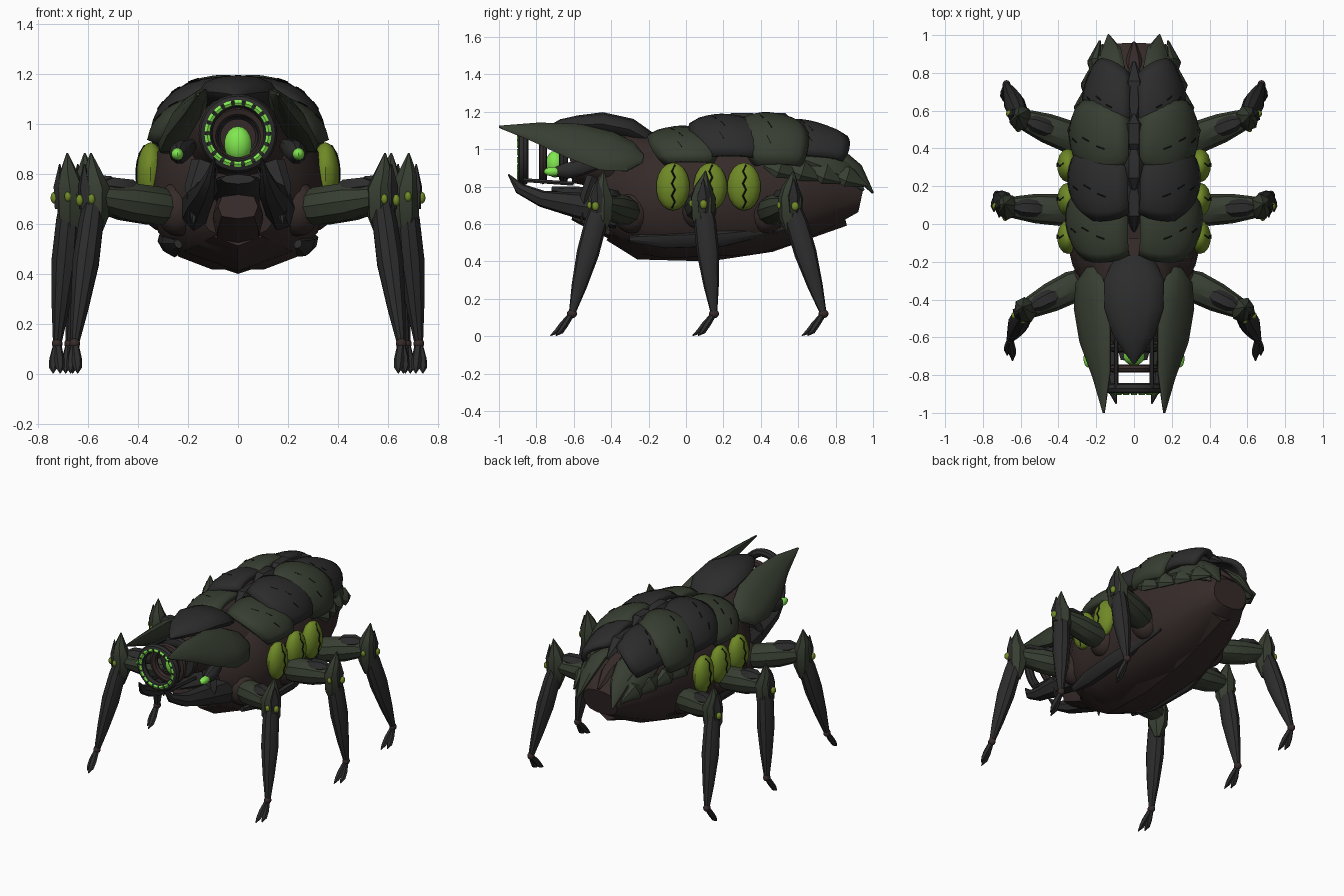
import bpy, bmesh, math
from mathutils import Vector

cube = bpy.data.objects.get("Cube")
if cube:
    bpy.data.objects.remove(cube, do_unlink=True)


def material(name, rgb):
    m = bpy.data.materials.new(name)
    m.use_nodes = True
    m.diffuse_color = (*rgb, 1)
    m.node_tree.nodes["Principled BSDF"].inputs["Base Color"].default_value = (*rgb, 1)
    return m


DARK = material("charcoal", (.024, .025, .024))
MOSS = material("moss green", (.038, .048, .031))
BROWN = material("dark brown", (.036, .024, .022))
SAC = material("olive glow", (.16, .25, .02))
GLOW = material("bright green", (.22, .8, .08))
BLACK = material("near black", (.008, .009, .006))
parts = []


def finish(name, bm, mat):
    bmesh.ops.recalc_face_normals(bm, faces=bm.faces)
    mesh = bpy.data.meshes.new(name)
    bm.to_mesh(mesh)
    bm.free()
    mesh.materials.append(mat)
    ob = bpy.data.objects.new(name, mesh)
    bpy.context.collection.objects.link(ob)
    parts.append(ob)
    return ob


def loft(name, mat, rows, up=(0, 0, 1), sides=10, power=1.0, s=1):
    """Skin rings of (x, y, z, half width, half thickness) along a path."""
    bm = bmesh.new()
    pts = [Vector((r[0] * s, r[1], r[2])) for r in rows]
    up = Vector((up[0] * s, up[1], up[2]))
    rings = []
    for i, r in enumerate(rows):
        t = (pts[min(i + 1, len(pts) - 1)] - pts[max(i - 1, 0)]).normalized()
        side = t.cross(up).normalized()
        n = side.cross(t)
        ring = []
        for k in range(sides):
            a = math.tau * k / sides
            c, d = (math.copysign(abs(f) ** power, f) for f in (math.cos(a), math.sin(a)))
            ring.append(bm.verts.new(pts[i] + side * c * r[3] + n * d * r[4]))
        rings.append(ring)
    for a, b in zip(rings, rings[1:]):
        for k in range(sides):
            j = (k + 1) % sides
            bm.faces.new((a[k], a[j], b[j], b[k]))
    bm.faces.new(rings[0])
    bm.faces.new(rings[-1])
    return finish(name, bm, mat)


def ball(name, mat, loc, size, s=1):
    bm = bmesh.new()
    bmesh.ops.create_uvsphere(bm, u_segments=14, v_segments=9, radius=1)
    for v in bm.verts:
        v.co = Vector(((loc[0] + v.co.x * size[0]) * s, loc[1] + v.co.y * size[1], loc[2] + v.co.z * size[2]))
    return finish(name, bm, mat)


def shell(mat, y0, y1, w, h, taper, spread, s):
    """One side of an arched, puffed back plate with short dark scratches."""
    def point(u, v, lift=0):
        th = math.radians(4 + spread * v)
        k = (.88 + .13 * math.sin(math.pi * u) ** .6) * (1 - taper * u) * (1 + .04 * math.sin(math.pi * v))
        y = (y0 + y1) / 2 + (u - .5) * (y1 - y0) * (.66 + .34 * math.sin(math.pi * v) ** .7) + .05 * (v - .4)
        return (s * (w * k + lift) * math.sin(th) ** .9, y, .85 + (h * k + lift) * math.cos(th) ** .8)

    bm = bmesh.new()
    n = 8
    grid = [[bm.verts.new(point(i / n, j / n)) for j in range(n + 1)] for i in range(n + 1)]
    for a, b in zip(grid, grid[1:]):
        for j in range(n):
            bm.faces.new((a[j], a[j + 1], b[j + 1], b[j]))
    mod = finish("back_plate", bm, mat).modifiers.new("thickness", "SOLIDIFY")
    mod.thickness = .035
    mod.offset = 0
    for u, v in ((.35, .3), (.45, .5), (.4, .72)):
        loft("plate_scratch", BLACK, [(*point(u + .02 * f, v + .05 * f, .018), .004, .003) for f in (-1, 0, 1)], sides=4)


def ring(name, mat, y, z, major, minor, depth):
    bm = bmesh.new()
    n, m = 28, 8
    vs = [[bm.verts.new((math.cos(math.tau * i / n) * (major + minor * math.cos(math.tau * j / m)),
                         y + depth * math.sin(math.tau * j / m),
                         z + math.sin(math.tau * i / n) * (major + minor * math.cos(math.tau * j / m))))
           for j in range(m)] for i in range(n)]
    for i in range(n):
        a, b = vs[i], vs[(i + 1) % n]
        for j in range(m):
            bm.faces.new((a[j], b[j], b[(j + 1) % m], a[(j + 1) % m]))
    return finish(name, bm, mat)


# Body and skull
loft("body", BROWN, [(0, -.43, .72, .17, .18), (0, -.36, .73, .25, .24), (0, -.22, .73, .325, .3),
                     (0, -.12, .73, .35, .32), (0, .35, .75, .345, .32), (0, .6, .78, .29, .28),
                     (0, .8, .78, .22, .2), (0, .94, .75, .13, .09)], sides=14, power=.82)
loft("skull", BROWN, [(0, -.62, .95, .13, .13), (0, -.5, .96, .18, .16), (0, -.3, .93, .22, .17),
                      (0, -.1, .9, .25, .16)], sides=12)
loft("belly_keel", BROWN, [(0, -.41, .55, .1, .04), (0, -.25, .49, .22, .08), (0, .12, .48, .24, .08),
                           (0, .45, .52, .2, .07), (0, .85, .63, .08, .04)], sides=4)

# Mouth rings, core and lower jaw
ring("mouth_ring", DARK, -.87, .963, .13, .028, .028)
ring("inner_ring", BROWN, -.765, .95, .11, .028, .022)
ring("throat_ring", DARK, -.655, .95, .105, .035, .025)
ball("mouth_core", GLOW, (0, -.7, .92), (.057, .05, .072))
for i in range(18):
    a, b = (math.tau * (i + f) / 18 for f in (.12, .82))
    loft("mouth_light", GLOW, [(.123 * math.cos(t), -.898, .963 + .123 * math.sin(t), .011, .006)
                               for t in (a, (a + b) / 2, b)], up=(0, 1, 0), sides=4)
loft("chin", DARK, [(0, -.72, .78, .07, .02), (0, -.58, .76, .11, .04), (0, -.38, .72, .12, .06)], sides=8)
loft("jaw_plate", BROWN, [(0, -.6, .67, .08, .05), (0, -.48, .64, .1, .08), (0, -.3, .58, .1, .1)],
     sides=8, power=.6)

# Single top plate and spine scales
loft("crest_plate", DARK, [(0, -.74, 1.115, .006, .006), (0, -.67, 1.125, .06, .035), (0, -.58, 1.13, .115, .05),
                           (0, -.45, 1.135, .155, .063), (0, -.3, 1.105, .16, .06), (0, -.2, 1.05, .115, .045),
                           (0, -.13, 1.01, .03, .02)], sides=12)
for y0, y1, z0, z1, w in ((-.04, .25, 1.04, 1.14, .052), (.17, .43, 1.13, 1.15, .055),
                          (.37, .58, 1.15, 1.13, .055), (.53, .86, 1.13, 1.02, .06)):
    ym, zm = (y0 + y1) / 2, (z0 + z1) / 2 + .02
    loft("spine_scale", DARK, [(0, y0, z0, .008, .008), (0, ym - .05, zm, w, .04),
                               (0, ym + .05, zm, w, .04), (0, y1, z1, .008, .008)], sides=6)
loft("tail_spike", BROWN, [(0, .72, .98, .07, .04), (0, .86, .92, .05, .04), (0, .96, .85, .01, .01)], sides=6)

LEGS = {"front": ((.24, -.29, .66), (.575, -.455, .71), (.655, -.61, .12)),
        "middle": ((.3, .07, .68), (.67, .09, .72), (.725, .15, .12)),
        "rear": ((.26, .43, .66), (.6, .56, .71), (.675, .735, .12))}


def leg(label, hip, knee, ankle, s):
    h, k, a = Vector(hip), Vector(knee), Vector(ankle)

    def path(p, q, rows):
        return [(*p.lerp(q, f), w, t) for f, w, t in rows]

    ball(label + "_hip", BROWN, h, (.09, .1, .11), s)
    loft(label + "_thigh", MOSS, path(h, k, ((0, .06, .06), (.25, .085, .08), (.6, .078, .078),
                                            (.88, .06, .058), (1, .05, .05))), s=s)
    top = Vector((0, 0, .05))
    loft(label + "_thigh_plate", DARK, path(h + top, k + top, ((.42, .01, .01), (.58, .05, .045),
                                                              (.8, .045, .042), (.95, .01, .01))), sides=6, s=s)
    # Knee guard rising to two spikes
    out = Vector((k.x - h.x, k.y - h.y, 0)).normalized()
    loft(label + "_knee_guard", MOSS, [(k.x, k.y, .54, .02, .02), (k.x, k.y, .63, .064, .056),
                                       (k.x, k.y, .74, .07, .06), (k.x + .01, k.y, .8, .046, .04),
                                       (k.x + .015, k.y + .015, .885, .003, .003)], up=out, sides=7, s=s)
    tip = k + out * .045
    loft(label + "_knee_spike", DARK, [(tip.x, tip.y, .66, .03, .02), (tip.x, tip.y, .75, .04, .025),
                                       (tip.x, tip.y, .84, .003, .003)], up=out, sides=5, s=s)
    ball(label + "_knee_light", SAC, k + out * .066 + Vector((0, 0, -.015)), (.016, .02, .024), s)
    ball(label + "_side_light", SAC, k + Vector((.012, -.06, -.01)), (.014, .014, .02), s)
    # Shin, ankle and toes
    loft(label + "_shin", DARK, path(k, a, ((0, .045, .04), (.18, .06, .052), (.45, .06, .056),
                                           (.75, .041, .038), (1, .017, .018))), up=(1, 0, 0), s=s)
    ball(label + "_ankle", BROWN, a, (.022, .027, .024), s)
    for dx, dy in ((-.012, -.115), (.016, -.085)):
        loft(label + "_toe", DARK, [(a.x, a.y, .12, .016, .016), (a.x + dx * .7, a.y + dy * .45, .06, .021, .018),
                                    (a.x + dx, a.y + dy * .7, .025, .018, .016),
                                    (a.x + dx, a.y + dy, .003, .003, .003)], sides=6, s=s)


for s in (1, -1):
    # Head side plates, eyes, mandibles and mouth rails
    loft("head_side_plate", MOSS, [(.16, -1, 1.12, .006, .006), (.172, -.8, 1.09, .07, .028),
                                   (.205, -.6, 1.045, .125, .045), (.225, -.42, .99, .14, .05),
                                   (.235, -.3, .96, .105, .045), (.23, -.23, .95, .03, .015)],
         up=(.75, 0, .65), s=s)
    loft("eye_socket", DARK, [(.24, -.7, .88, .022, .025), (.235, -.64, .885, .042, .045),
                              (.215, -.55, .9, .04, .04), (.18, -.45, .92, .02, .02)], s=s)
    ball("eye", GLOW, (.243, -.712, .88), (.025, .048, .025), s)
    loft("mandible", DARK, [(.095, -.95, .865, .004, .004), (.11, -.89, .79, .022, .03),
                            (.125, -.77, .735, .045, .045), (.15, -.58, .7, .055, .07),
                            (.17, -.36, .66, .06, .09)], sides=7, s=s)
    loft("cheek_spike", DARK, [(.13, -.5, .84, .06, .04), (.165, -.54, .74, .05, .03),
                               (.18, -.56, .6, .004, .004)], up=(0, 1, 0), sides=6, s=s)
    for z in (.835, 1.075):
        loft("mouth_rail", DARK, [(.095, -.87, z, .012, .012), (.095, -.6, z - .02, .012, .012)], sides=6, s=s)

    # Back plates in alternating colours
    for row in ((MOSS, -.2, .17, .345, .25, -.05, 72), (DARK, .02, .4, .345, .32, 0, 70),
                (MOSS, .28, .64, .335, .335, .04, 78), (DARK, .5, .86, .29, .315, .2, 68)):
        shell(*row, s)

    # Overlapping tail and flank scales
    loft("tail_plate", MOSS, [(.1, .68, 1.0, .05, .02), (.115, .8, .975, .075, .035), (.125, .91, .89, .062, .03),
                              (.135, 1, .765, .006, .006)], up=(.4, .5, .7), s=s)
    loft("outer_tail_plate", MOSS, [(.21, .6, .97, .03, .02), (.205, .74, .94, .07, .035),
                                    (.185, .85, .88, .06, .03), (.165, .95, .78, .006, .006)], up=(.8, .3, .5), s=s)
    for i in range(4):
        x, y, z = .315 - .035 * i, .42 + .12 * i, .9 - .015 * i
        loft("flank_scale", MOSS, [(x, y, z + .02, .02, .01), (x + .005, y + .08, z, .06, .03),
                                   (x - .03, y + .19, z - .05, .006, .006)], up=(1, 0, .4), sides=7, s=s)
    loft("belly_side_plate", DARK, [(.24, -.3, .52, .02, .015), (.27, -.12, .51, .05, .03),
                                    (.285, .2, .52, .05, .03), (.24, .55, .58, .01, .01)],
         up=(.8, 0, -.6), sides=7, s=s)

    # Glowing side sacs with dark cracks
    for y in (-.07, .13, .31):
        ball("side_sac", SAC, (.35, y, .8), (.058, .09, .128), s)
        crack = []
        for i in range(8):
            e = -.9 + 1.8 * i / 7
            f = .12 if i % 2 else -.06
            crack.append((.35 + .058 * math.sqrt(1 - e * e - f * f), y + .09 * f, .8 + .128 * e, .005, .004))
        loft("sac_crack", BLACK, crack, up=(1, 0, 0), sides=4, s=s)
    for label, joints in LEGS.items():
        leg(label + "_leg", *joints, s)

bpy.ops.object.select_all(action="DESELECT")
for ob in parts:
    ob.select_set(True)
bpy.context.view_layer.objects.active = parts[0]
bpy.ops.object.shade_smooth_by_angle(angle=math.radians(35))
